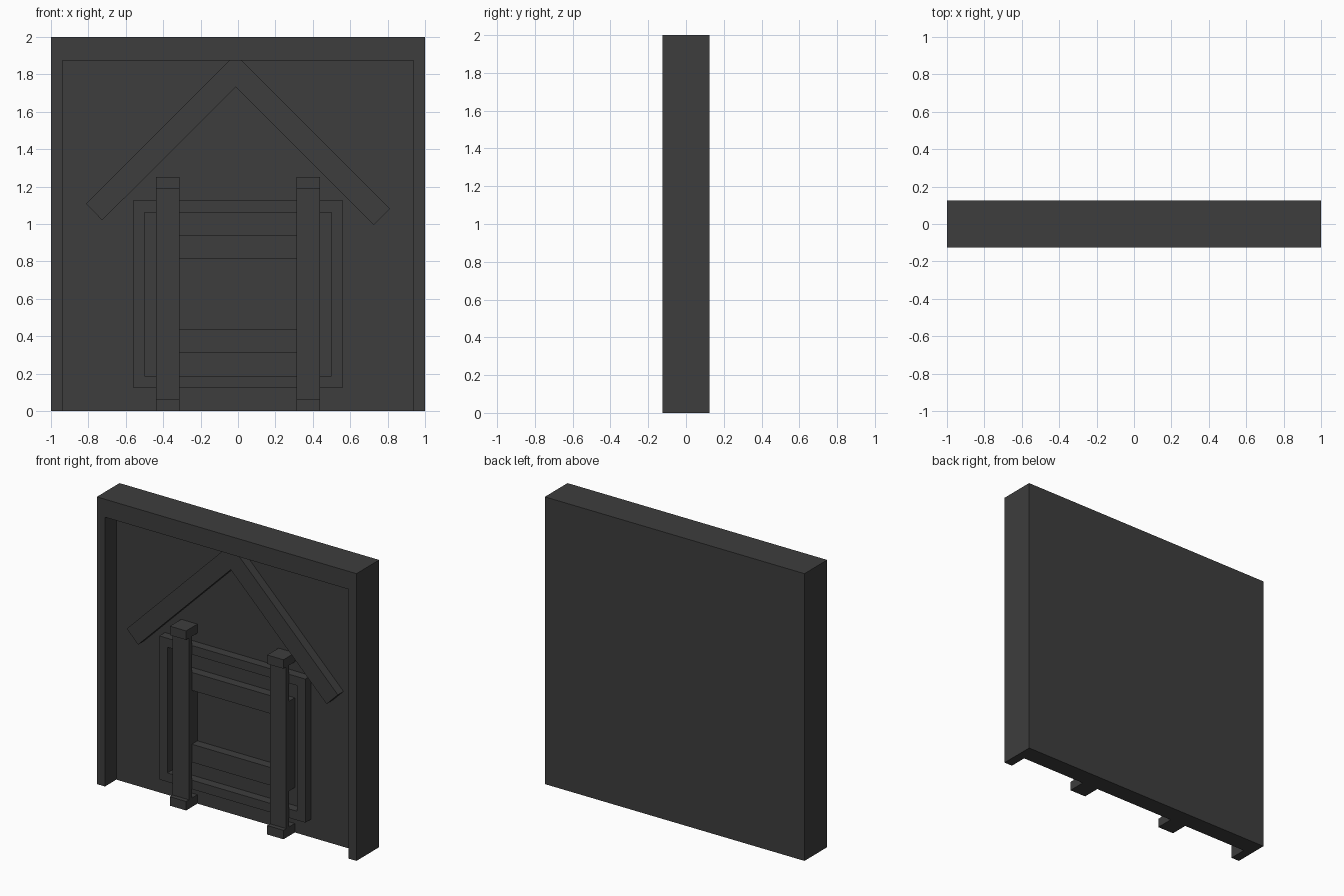
import bpy, bmesh

if "Cube" in bpy.data.objects:
    bpy.data.objects.remove(bpy.data.objects["Cube"])

mat = bpy.data.materials.new("dark_grey")
mat.diffuse_color = (0.047, 0.047, 0.047, 1)
mat.use_nodes = True
mat.node_tree.nodes["Principled BSDF"].inputs["Base Color"].default_value = mat.diffuse_color


def prism(name, profile, y0, y1):
    """Extrude an x/z outline from y0 (front) to y1 (back)."""
    bm = bmesh.new()
    face = bm.faces.new([bm.verts.new((x, y0, z)) for x, z in profile])
    new = bmesh.ops.extrude_face_region(bm, geom=[face])["geom"]
    verts = [v for v in new if isinstance(v, bmesh.types.BMVert)]
    bmesh.ops.translate(bm, verts=verts, vec=(0, y1 - y0, 0))
    bmesh.ops.recalc_face_normals(bm, faces=bm.faces[:])
    me = bpy.data.meshes.new(name)
    bm.to_mesh(me)
    bm.free()
    me.materials.append(mat)
    ob = bpy.data.objects.new(name, me)
    bpy.context.collection.objects.link(ob)
    return ob


def box(name, x0, x1, z0, z1, y0, y1):
    return prism(name, [(x0, z0), (x1, z0), (x1, z1), (x0, z1)], y0, y1)


def frame(name, hx, z0, z1, wx, wz, y0, y1):
    """Rectangular frame: two full-width rails and two stiles between them."""
    box(name + "_bottom_rail", -hx, hx, z0, z0 + wz, y0, y1)
    box(name + "_top_rail", -hx, hx, z1 - wz, z1, y0, y1)
    box(name + "_left_stile", -hx, -hx + wx, z0 + wz, z1 - wz, y0, y1)
    box(name + "_right_stile", hx - wx, hx, z0 + wz, z1 - wz, y0, y1)


# Slab with a raised surround, open at the bottom (one outline)
box("back_slab", -1, 1, 0, 2, 0, 0.125)
prism("surround", [(-1, 0), (-0.9375, 0), (-0.9375, 1.875), (0.9375, 1.875),
                   (0.9375, 0), (1, 0), (1, 2), (-1, 2)], -0.125, 0)

# Raised outer and inner rectangular frames
frame("outer_frame", 0.5625, 0.125, 1.125, 0.0625, 0.0625, -0.0625, 0)
frame("inner_frame", 0.4375, 0.3125, 0.9375, 0.125, 0.125, -0.0625, 0)

# Two posts with projecting base and cap
for side, x in (("left", -0.375), ("right", 0.375)):
    a, b = x - 0.0625, x + 0.0625
    box(side + "_post", a, b, 0.0625, 1.1875, -0.094, -0.0625)
    box(side + "_post_base", a, b, 0, 0.0625, -0.125, 0)
    box(side + "_post_cap", a, b, 1.1875, 1.25, -0.125, 0)

# Gable beams, the peak tucked under the surround
prism("gable_beams", [(-0.813, 1.108), (-0.726, 1.02), (-0.012, 1.733),
                      (0.726, 0.995), (0.813, 1.082), (0.02, 1.875),
                      (-0.046, 1.875)], -0.0625, 0)
